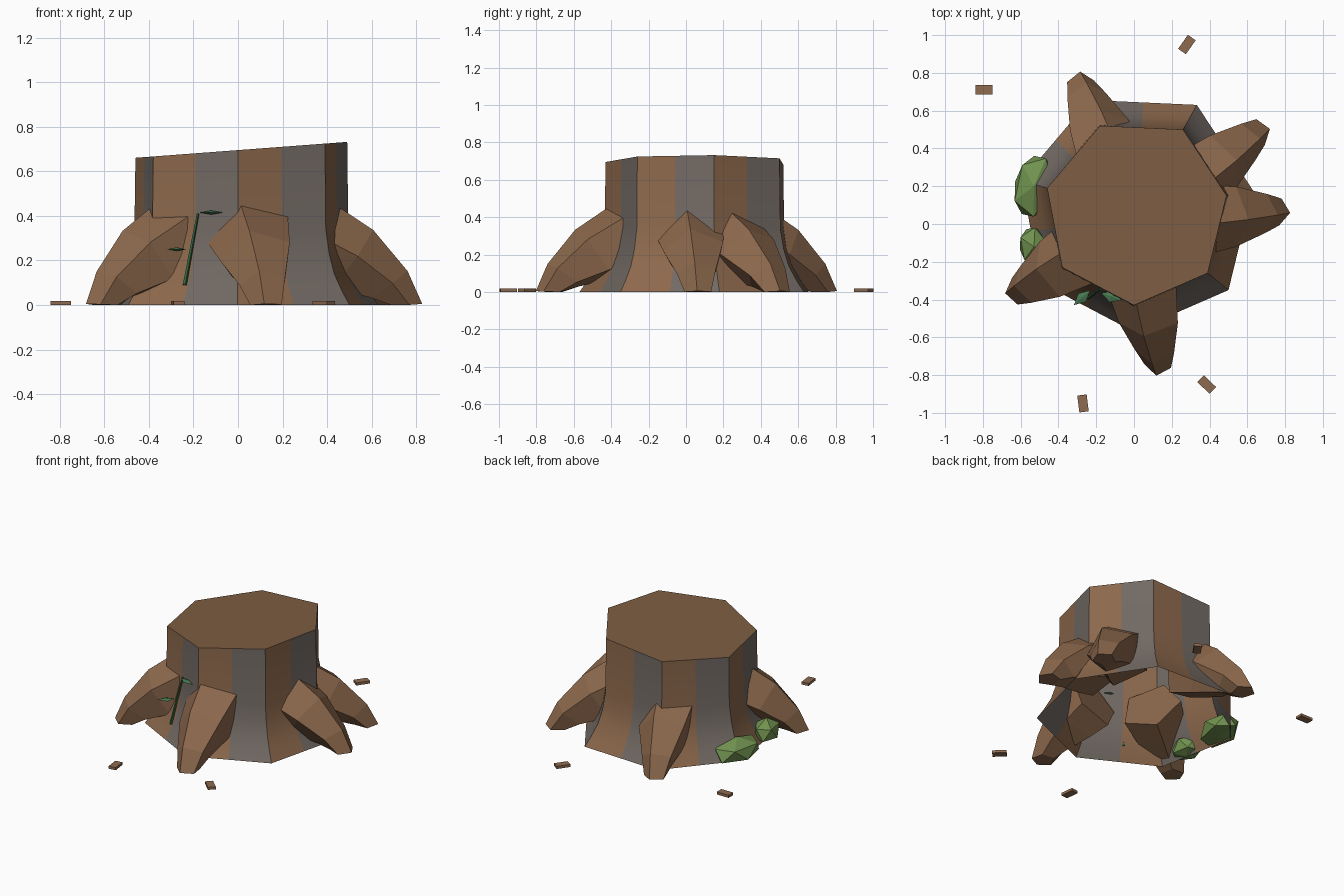
import bpy, bmesh, math
from math import sin, cos, radians
from mathutils import Vector, Matrix

if "Cube" in bpy.data.objects:
    bpy.data.objects.remove(bpy.data.objects["Cube"])


def material(name, rgb):
    m = bpy.data.materials.new(name)
    m.diffuse_color = (*rgb, 1)
    m.use_nodes = True
    m.node_tree.nodes["Principled BSDF"].inputs["Base Color"].default_value = m.diffuse_color
    return m


BARK = material("brown bark", (0.265, 0.14, 0.073))
GREY = material("grey bark", (0.168, 0.143, 0.127))
WOOD = material("cut wood", (0.205, 0.112, 0.056))
CHIP = material("wood chip", (0.27, 0.145, 0.08))
MOSS = material("moss green", (0.165, 0.29, 0.08))
STEM = material("stem green", (0.035, 0.13, 0.05))
LEAF = material("leaf green", (0.065, 0.19, 0.08))


def finish(name, bm, *mats):
    bmesh.ops.recalc_face_normals(bm, faces=bm.faces)
    me = bpy.data.meshes.new(name)
    bm.to_mesh(me)
    bm.free()
    for m in mats:
        me.materials.append(m)
    ob = bpy.data.objects.new(name, me)
    bpy.context.collection.objects.link(ob)
    return ob


def loft(bm, rings):
    """Skin a list of closed rings of points; returns vertex rings."""
    vs = [[bm.verts.new(p) for p in r] for r in rings]
    n = len(vs[0])
    for a, b in zip(vs, vs[1:]):
        for i in range(n):
            j = (i + 1) % n
            f = bm.faces.new((a[i], a[j], b[j], b[i]))
            f.material_index = i % 2
    return vs


def top_z(x):
    return 0.695 + 0.075 * x


# Trunk: seven-sided flared wall, each side split in a brown and a grey strip
corners = [(0, -0.43), (0.39, -0.26), (0.49, 0.15), (0.26, 0.50),
           (-0.18, 0.52), (-0.46, 0.19), (-0.38, -0.23)]
outline = []
for i, c in enumerate(corners):
    c, d = Vector(c), Vector(corners[(i + 1) % 7])
    outline += [c, (c + d) / 2]
mid = Vector((0.01, 0.05))
rings = []
for z, s in [(0, 1.29), (0.06, 1.205), (0.14, 1.11), (0.23, 1.05), (0.34, 1.01), (None, 1)]:
    pts = [mid + (p - mid) * s for p in outline]
    rings.append([(p.x, p.y, top_z(p.x) if z is None else z) for p in pts])
bm = bmesh.new()
vs = loft(bm, rings)
cap = bm.faces.new(vs[-1])
cap.material_index = 2
trunk = finish("trunk", bm, BARK, GREY, WOOD)
bpy.context.view_layer.objects.active = trunk
trunk.select_set(True)
bpy.ops.object.shade_smooth_by_angle(angle=radians(20))
trunk.select_set(False)

# Crack: thin sliver across the cut face
bm = bmesh.new()
bm.faces.new([bm.verts.new((x, y, top_z(x) + 0.003)) for x, y in
              [(-0.255, 0.425), (-0.12, 0.22), (0, 0.05), (-0.13, 0.215), (-0.265, 0.415)]])
finish("crack", bm, WOOD)

# Roots: five-sided tapering limbs bending down to the ground
SECTIONS = [(0.33, 0.285, 0.20, 20), (0.50, 0.20, 0.17, 35),
            (0.66, 0.09, 0.11, 55), (0.74, 0.0, 0.075, 86)]


def root(name, angle, reach, roll=0):
    a = radians(angle)
    out = Vector((cos(a), sin(a), 0))
    side = Vector((-sin(a), cos(a), 0))
    rings = []
    for d, z, r, tilt in SECTIONS:
        t = radians(tilt)
        up = Vector((0, 0, cos(t))) + out * sin(t)
        c = out * d * reach + Vector((0, 0, z))
        ring = []
        for k in range(5):
            b = radians(36 + 72 * k + roll)
            p = c + side * r * cos(b) + up * r * sin(b)
            p.z = max(p.z, 0)
            ring.append(p)
        rings.append(ring)
    bm = bmesh.new()
    vs = loft(bm, rings)
    for f in bm.faces:
        f.material_index = 0
    bm.faces.new(vs[0])
    bm.faces.new(vs[-1])
    return finish(name, bm, BARK)


root("front_root", -80, 1.0)
root("right_root", 5, 1.02, -8)
root("back_right_root", 36.5, 1.09)
root("back_left_root", 111, 1.06)
root("left_root", -150, 0.95)

# Wood chips scattered on the ground
for i, (x, y, rot) in enumerate([(-0.795, 0.71, 0), (0.28, 0.95, 55),
                                 (-0.27, -0.95, 97), (0.385, -0.85, -44)]):
    bm = bmesh.new()
    m = (Matrix.Translation((x, y, 0.009)) @ Matrix.Rotation(radians(rot), 4, 'Z')
         @ Matrix.Diagonal((0.09, 0.05, 0.018, 1)))
    bmesh.ops.create_cube(bm, size=1, matrix=m)
    finish(f"wood_chip_{i + 1}", bm, CHIP)

# Moss clumps: faceted flattened balls at the foot of the trunk
for i, (loc, size, rot) in enumerate([((-0.53, 0.2, 0.05), (0.115, 0.185, 0.085), -12),
                                      ((-0.53, -0.12, 0.06), (0.085, 0.115, 0.085), 10)]):
    bm = bmesh.new()
    m = (Matrix.Translation(loc) @ Matrix.Rotation(radians(rot), 4, 'Z')
         @ Matrix.Diagonal((*size, 1)))
    bmesh.ops.create_icosphere(bm, subdivisions=1, radius=1, matrix=m)
    for v in bm.verts:
        v.co.z = max(v.co.z, 0)
    finish(f"moss_{i + 1}", bm, MOSS)

# Vine stem climbing the front of the trunk
p, q = Vector((-0.24, -0.39, 0.09)), Vector((-0.18, -0.345, 0.41))
bm = bmesh.new()
m = (Matrix.Translation((p + q) / 2)
     @ (q - p).to_track_quat('Z', 'Y').to_matrix().to_4x4())
bmesh.ops.create_cone(bm, cap_ends=True, segments=5, radius1=0.01, radius2=0.006,
                      depth=(q - p).length, matrix=m)
finish("vine_stem", bm, STEM)

# Vine leaves: flat diamonds with a slightly raised middle
for i, (loc, rot) in enumerate([((-0.275, -0.39, 0.25), 42), ((-0.12, -0.385, 0.415), -20)]):
    bm = bmesh.new()
    m = Matrix.Translation(loc) @ Matrix.Rotation(radians(rot), 4, 'Z')
    rim = [bm.verts.new(m @ Vector(v)) for v in
           [(-0.058, 0, 0), (0, -0.03, 0), (0.058, 0, 0), (0, 0.03, 0)]]
    for h in (0.009, -0.009):
        tip = bm.verts.new(m @ Vector((0, 0, h)))
        for k in range(4):
            bm.faces.new((rim[k], rim[(k + 1) % 4], tip))
    finish(f"vine_leaf_{i + 1}", bm, LEAF)
